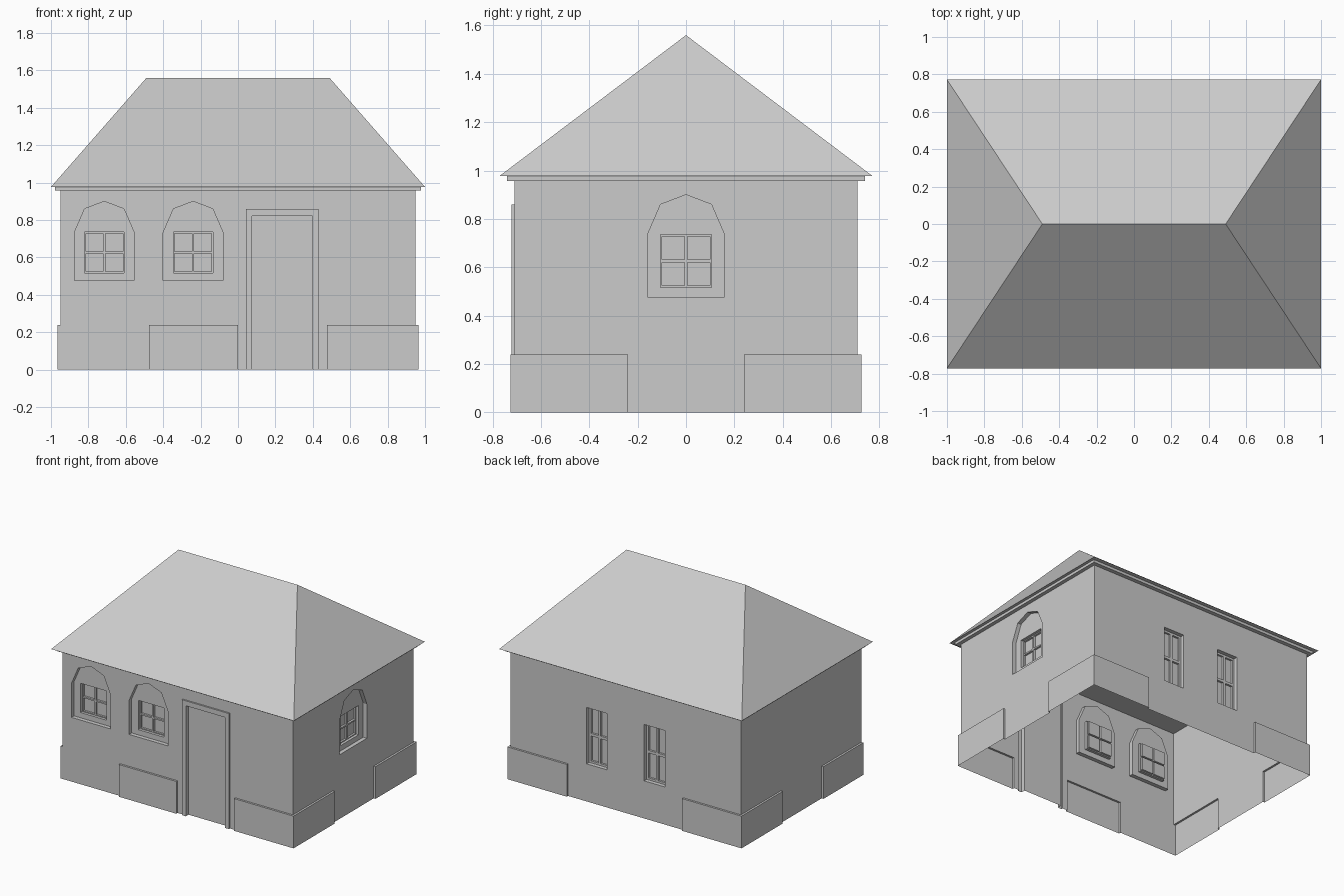
import bpy, bmesh, math
from mathutils import Matrix, Vector

if "Cube" in bpy.data.objects:
    bpy.data.objects.remove(bpy.data.objects["Cube"])

TOP, HX, HY = 0.957, 0.95, 0.71        # wall top and half sizes
PH, PT = 0.24, 0.015                   # plinth height and thickness


class Part:
    """Surface part in wall coordinates: u along wall, z up, d outward."""

    def __init__(self, name, angle, dist):
        self.name, self.dist = name, dist
        self.rot = Matrix.Rotation(math.radians(angle), 3, 'Z')
        self.bm = bmesh.new()

    def verts(self, loop, d):
        return [self.bm.verts.new(self.rot @ Vector((u, -self.dist - d, z))) for u, z in loop]

    def sheet(self, loops, d):
        # flat face, first loop is the outline and the rest are holes
        edges = []
        for loop in loops:
            vs = self.verts(loop, d)
            edges += [self.bm.edges.new((vs[i - 1], vs[i])) for i in range(len(vs))]
        out = self.rot @ Vector((0, -1, 0))
        res = bmesh.ops.triangle_fill(self.bm, edges=edges, use_beauty=True, normal=out)
        for f in res["geom"]:
            if isinstance(f, bmesh.types.BMFace):
                f.normal_update()
                if f.normal.dot(out) < 0:
                    f.normal_flip()

    def strip(self, a, da, b, db, skip=()):
        # side faces joining two loops at different depths
        va, vb = self.verts(a, da), self.verts(b, db)
        n = len(va)
        for i in range(n):
            if i not in skip:
                j = (i + 1) % n
                self.bm.faces.new((va[i], va[j], vb[j], vb[i]))

    def done(self):
        bmesh.ops.remove_doubles(self.bm, verts=self.bm.verts, dist=0.0005)
        me = bpy.data.meshes.new(self.name)
        self.bm.to_mesh(me)
        self.bm.free()
        ob = bpy.data.objects.new(self.name, me)
        bpy.context.collection.objects.link(ob)


def rect(u0, u1, z0, z1):
    return [(u0, z0), (u1, z0), (u1, z1), (u0, z1)]


def arch(c):
    return [(c + u, z) for u, z in ((-.16, .478), (.16, .478), (.16, .733), (.105, .86),
                                    (0, .9), (-.105, .86), (-.16, .733))]


def panes(u0, u1, z0, z1, border, bar):
    um, zm, h = (u0 + u1) / 2, (z0 + z1) / 2, bar / 2
    return [rect(a, b, c, d) for a, b in ((u0 + border, um - h), (um + h, u1 - border))
            for c, d in ((z0 + border, zm - h), (zm + h, z1 - border))]


def glazing(p, box, d0, d1, d2, border, bar):
    # recessed sash with four deeper panes
    frame = rect(*box)
    p.strip(frame, d0, frame, d1)
    ps = panes(*box, border, bar)
    p.sheet([frame] + ps, d1)
    for r in ps:
        p.strip(r, d1, r, d2)
        p.sheet([r], d2)


def arched_window(name, angle, dist, c):
    p = Part(name, angle, dist)
    a, box = arch(c), (c - .106, c + .106, .517, .735)
    p.strip(a, 0, a, -.03)
    p.sheet([a, rect(*box)], -.03)
    glazing(p, box, -.03, -.05, -.065, .007, .011)
    p.done()
    return a


def narrow_window(name, angle, dist, c):
    p = Part(name, angle, dist)
    box = (c - .085, c + .085, .28, .70)
    glazing(p, box, 0, -.03, -.045, .015, .02)
    p.done()
    return rect(*box)


def plinth(name, angle, dist, u0, u1, lo_wrap, hi_wrap):
    p = Part(name, angle, dist)
    a = rect(u0, u1, 0, PH)
    b = rect(u0 - PT * lo_wrap, u1 + PT * hi_wrap, 0, PH)
    skip = [0] + [1] * hi_wrap + [3] * lo_wrap
    p.strip(a, 0, b, PT, skip)
    p.sheet([b], PT)
    p.done()
    return (u0, u1, PH)


def wall(name, angle, dist, w, notches, holes):
    pts = [(-w, 0)]
    for u0, u1, h in sorted(notches):
        pts += [(u0, 0), (u0, h), (u1, h), (u1, 0)]
    pts += [(w, 0), (w, TOP), (-w, TOP)]
    ends = {s for n in notches for s in n[:2] if abs(s) == w}
    pts = [q for q in pts if not (q[1] == 0 and q[0] in ends)]
    p = Part(name, angle, dist)
    p.sheet([pts] + holes, 0)
    p.done()


# door with raised surround
door = Part("door", 0, HY)
outer, inner = rect(.043, .43, 0, .86), rect(.075, .398, 0, .823)
door.strip(outer, 0, outer, .012, [0])
door.sheet([[(.043, 0), (.075, 0), (.075, .823), (.398, .823), (.398, 0),
             (.43, 0), (.43, .86), (.043, .86)]], .012)
door.strip(inner, .012, inner, -.02, [0])
door.sheet([inner], -.02)
door.done()

# four walls: angle, distance, half width, plinth ranges, windows
arched, narrow = arched_window, narrow_window
specs = [
    ("front", 0, HY, HX, [(-.475, 0, 0, 0), (.475, HX, 0, 1)], arched, [-.715, -.24]),
    ("right", 90, HX, HY, [(-HY, -.24, 1, 0), (.24, HY, 0, 1)], arched, [0]),
    ("back", 180, HY, HX, [(-HX, -.475, 1, 0), (.475, HX, 0, 1)], narrow, [-.237, .237]),
    ("left", 270, HX, HY, [(-HY, -.24, 1, 0), (.24, HY, 0, 0)], None, []),
]
for side, ang, dist, w, plinths, window, centres in specs:
    notches = [plinth(f"{side}_plinth_{i + 1}", ang, dist, *q) for i, q in enumerate(plinths)]
    holes = [window(f"{side}_window_{i + 1}", ang, dist, c) for i, c in enumerate(centres)]
    if side == "front":
        notches.append((.043, .43, .86))
    wall(side + "_wall", ang, dist, w, notches, holes)

# hipped roof with cornice and ceiling
bm = bmesh.new()
rings = [[bm.verts.new((sx * x, sy * y, z)) for sx, sy in ((-1, -1), (1, -1), (1, 1), (-1, 1))]
         for x, y, z in ((.978, .74, TOP), (.978, .74, .977), (1, .772, .977), (.49, 0, 1.56))]
bm.faces.new(rings[0][::-1])
for lo, hi in zip(rings, rings[1:]):
    for i in range(4):
        j = (i + 1) % 4
        bm.faces.new((lo[i], lo[j], hi[j], hi[i]))
bmesh.ops.remove_doubles(bm, verts=bm.verts, dist=0.0005)
bmesh.ops.recalc_face_normals(bm, faces=bm.faces)
me = bpy.data.meshes.new("roof")
bm.to_mesh(me)
bm.free()
bpy.context.collection.objects.link(bpy.data.objects.new("roof", me))
